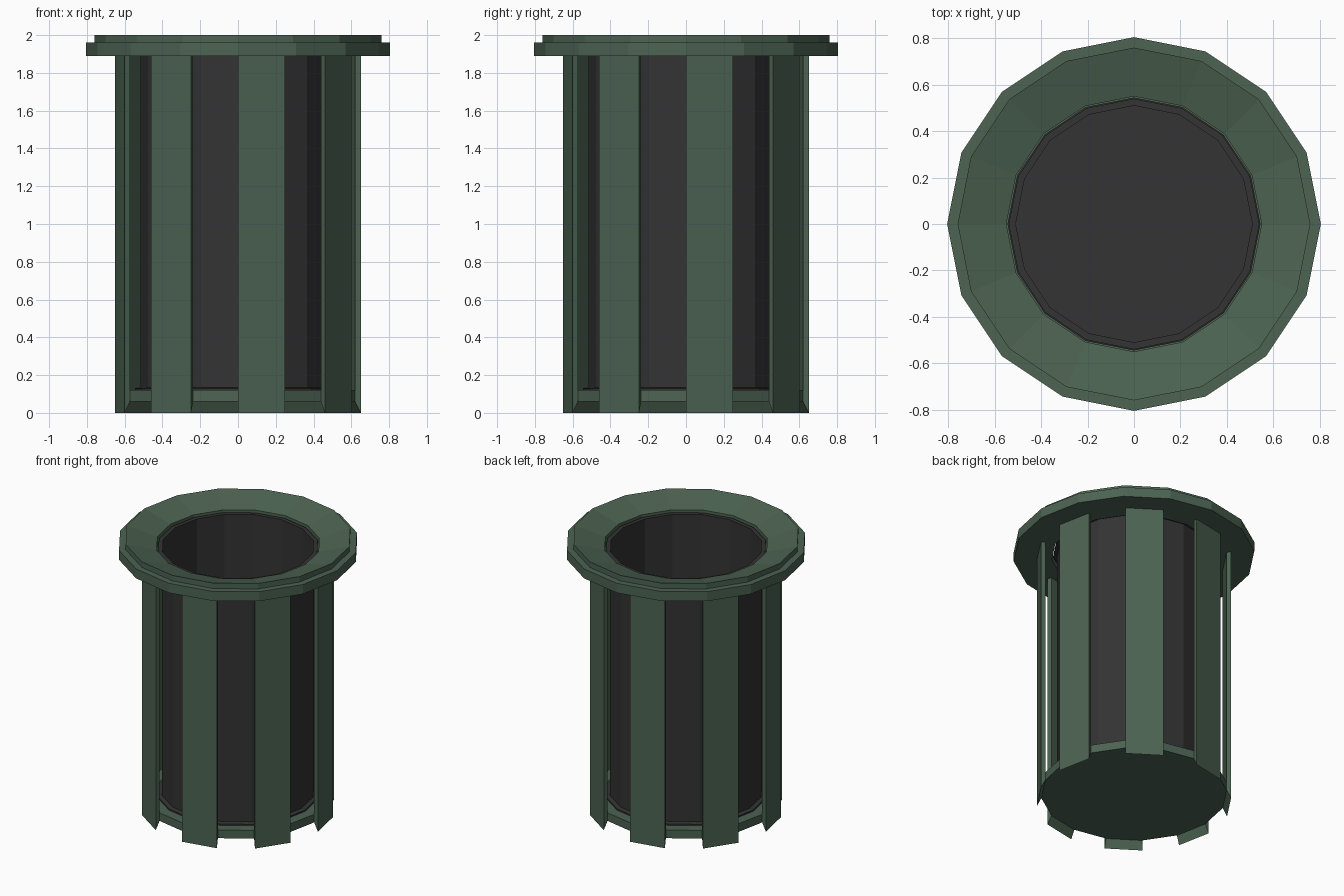
import bpy
from math import cos, sin, pi

if "Cube" in bpy.data.objects:
    bpy.data.objects.remove(bpy.data.objects["Cube"])

SIDES = 16


def material(name, rgb):
    m = bpy.data.materials.new(name)
    m.diffuse_color = (*rgb, 1)
    m.use_nodes = True
    m.node_tree.nodes["Principled BSDF"].inputs["Base Color"].default_value = m.diffuse_color
    return m


green = material("green_paint", (0.072, 0.125, 0.084))
dark = material("dark_liner", (0.033, 0.033, 0.034))


def make(name, verts, faces, mat):
    me = bpy.data.meshes.new(name)
    me.from_pydata(verts, [], faces)
    me.materials.append(mat)
    ob = bpy.data.objects.new(name, me)
    bpy.context.collection.objects.link(ob)
    return ob


def ring_point(r, z, k):
    a = 2 * pi * k / SIDES
    return (r * cos(a), r * sin(a), z)


def lathe(name, profile, mat, closed=True):
    """Sweep an (r, z) profile round z; open profiles get end caps."""
    n = len(profile)
    verts = [ring_point(r, z, k) for k in range(SIDES) for r, z in profile]
    faces = []
    for k in range(SIDES):
        a, b = k * n, (k + 1) % SIDES * n
        for i in range(n if closed else n - 1):
            j = (i + 1) % n
            faces.append((a + i, b + i, b + j, a + j))
    if not closed:
        faces.append([k * n for k in reversed(range(SIDES))])
        faces.append([k * n + n - 1 for k in range(SIDES)])
    return make(name, verts, faces, mat)


# Stepped rim with a top that slopes into the opening
lathe("rim", [(0.55, 1.89), (0.805, 1.89), (0.805, 1.96), (0.76, 1.96),
              (0.76, 2.0), (0.55, 1.94)], green)

# Base plate, raised above the slat tips
lathe("base", [(0.62, 0.06), (0.62, 0.12)], green, closed=False)

# Liner: flanged at both ends, with a floor at the bottom
lathe("liner", [(0.545, 0.12), (0.545, 0.13), (0.515, 0.135), (0.515, 1.91),
                (0.54, 1.91), (0.54, 1.925), (0.51, 1.925), (0.51, 0.14)],
      dark, closed=False)

# Slats on every other side, chamfered inside at the foot
slat_profile = [(0.65, 0.0), (0.65, 1.89), (0.62, 1.89), (0.62, 0.06)]
for s in range(8):
    verts = [ring_point(r, z, k) for k in (2 * s, 2 * s + 1) for r, z in slat_profile]
    faces = [(i, i + 4, (i + 1) % 4 + 4, (i + 1) % 4) for i in range(4)]
    faces += [(0, 1, 2, 3), (7, 6, 5, 4)]
    make(f"slat_{s + 1}", verts, faces, green)
